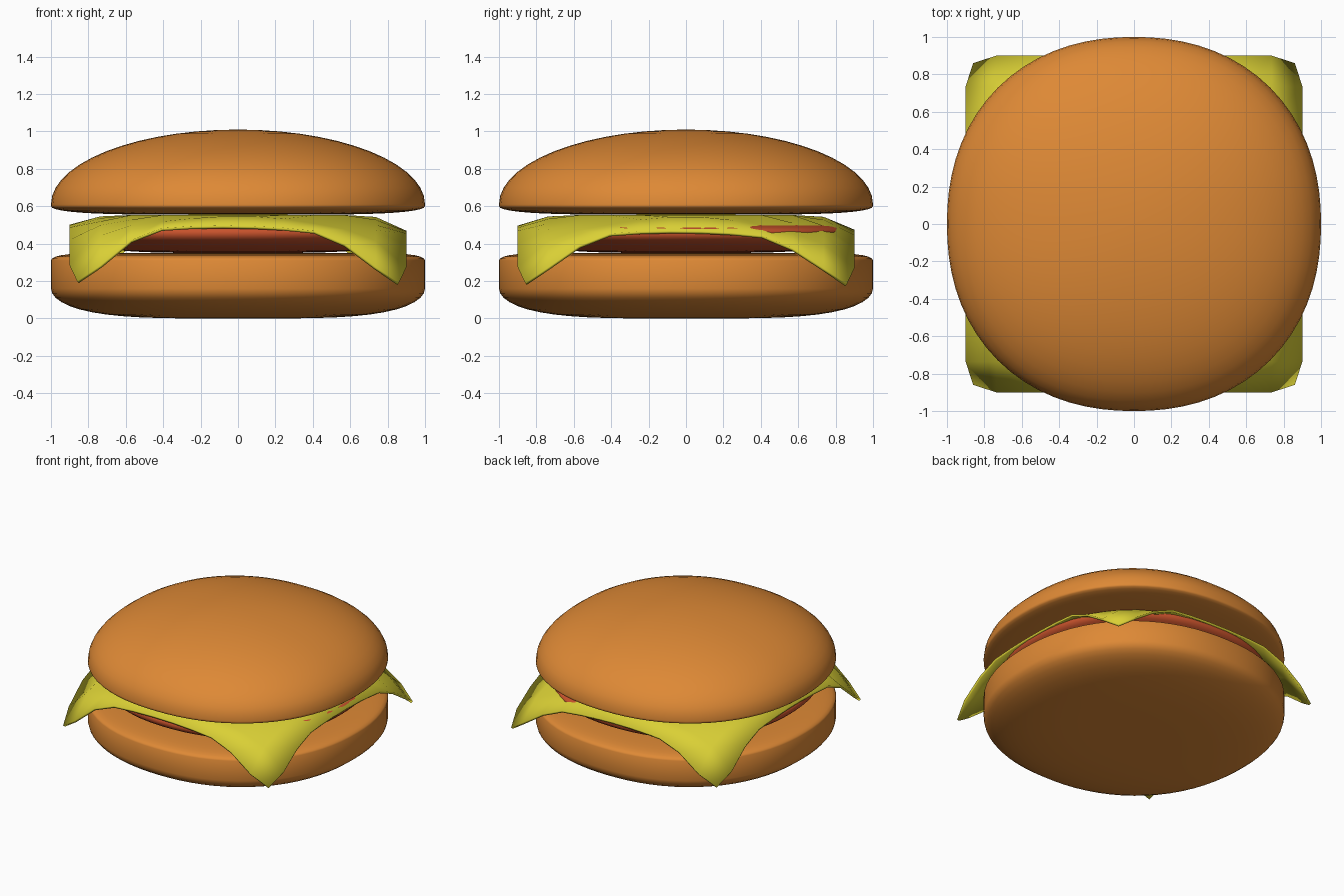
import bpy, bmesh
from math import sin, cos, pi, radians, hypot

if "Cube" in bpy.data.objects:
    bpy.data.objects.remove(bpy.data.objects["Cube"])

SEG, STEPS = 72, 14


def material(name, color):
    m = bpy.data.materials.new(name)
    m.diffuse_color = (*color, 1)
    m.use_nodes = True
    m.node_tree.nodes["Principled BSDF"].inputs["Base Color"].default_value = m.diffuse_color
    return m


def finish(bm, name, mat, angle):
    bmesh.ops.recalc_face_normals(bm, faces=bm.faces)
    mesh = bpy.data.meshes.new(name)
    bm.to_mesh(mesh)
    bm.free()
    mesh.materials.append(mat)
    ob = bpy.data.objects.new(name, mesh)
    bpy.context.collection.objects.link(ob)
    bpy.ops.object.select_all(action='DESELECT')
    ob.select_set(True)
    bpy.context.view_layer.objects.active = ob
    bpy.ops.object.shade_smooth_by_angle(angle=radians(angle))
    return ob


def outline(a, n=2.19):
    """Slightly squarish circle of radius 1."""
    k = (abs(cos(a)) ** n + abs(sin(a)) ** n) ** (-1 / n)
    return k * cos(a), k * sin(a)


def rounded_layer(name, mat, radius, under, over):
    """Layer with curved underside and top; each is (rim z, height, power)."""
    z0, h0, p0 = under
    z1, h1, p1 = over
    rs = [sin(pi / 2 * i / STEPS) for i in range(1, STEPS + 1)]
    prof = [(r, z0 - h0 * max(0, 1 - r ** p0) ** 0.5) for r in rs]
    prof += [(r, z1 + h1 * max(0, 1 - r ** p1) ** 0.5) for r in reversed(rs)]
    bm = bmesh.new()
    rings = []
    for r, z in prof:
        pts = [outline(2 * pi * j / SEG) for j in range(SEG)]
        rings.append([bm.verts.new((x * r * radius, y * r * radius, z)) for x, y in pts])
    for a, b in zip(rings, rings[1:]):
        for j in range(SEG):
            k = (j + 1) % SEG
            bm.faces.new((a[j], a[k], b[k], b[j]))
    for ring, z in ((rings[0], z0 - h0), (rings[-1], z1 + h1)):
        c = bm.verts.new((0, 0, z))
        for j in range(SEG):
            bm.faces.new((ring[j], ring[(j + 1) % SEG], c))
    return finish(bm, name, mat, 60)


# Height of the draped cheese by distance from the centre
DRAPE = [(0, .556), (.72, .552), (.9, .485), (.985, .468), (1.065, .40), (1.16, .28), (1.22, .185), (2, .1)]


def drape(x, y):
    r = hypot(x, y)
    for (r0, za), (r1, zb) in zip(DRAPE, DRAPE[1:]):
        if r <= r1:
            z = za + (zb - za) * (r - r0) / (r1 - r0)
            break
    sag = max(0, min(1, (r - .72) / .18)) if r < 1.1 else .3
    return z - sag * (.018 * x + .012 * y)


bun = material("bun", (.73, .25, .036))
meat = material("patty", (.58, .085, .025))
cheddar = material("cheese", (.70, .63, .036))

# Buns and patty
rounded_layer("bottom_bun", bun, 1.0, (.16, .16, 4), (.31, .04, 12))
rounded_layer("patty", meat, .89, (.45, .10, 4), (.465, .06, 4))
rounded_layer("top_bun", bun, 1.0, (.60, .045, 5), (.61, .40, 2))

# Cheese slice with drooping corners
bm = bmesh.new()
bmesh.ops.create_grid(bm, x_segments=11, y_segments=11, size=.9)
for v in bm.verts:
    if abs(v.co.x) > .89 and abs(v.co.y) > .89:
        v.co *= .86 / .9
    v.co.z = drape(v.co.x, v.co.y)
cheese = finish(bm, "cheese_slice", cheddar, 40)
if cheese.data.polygons[0].normal.z < 0:
    cheese.data.flip_normals()
solid = cheese.modifiers.new("thickness", 'SOLIDIFY')
solid.thickness = .016
solid.offset = -1
